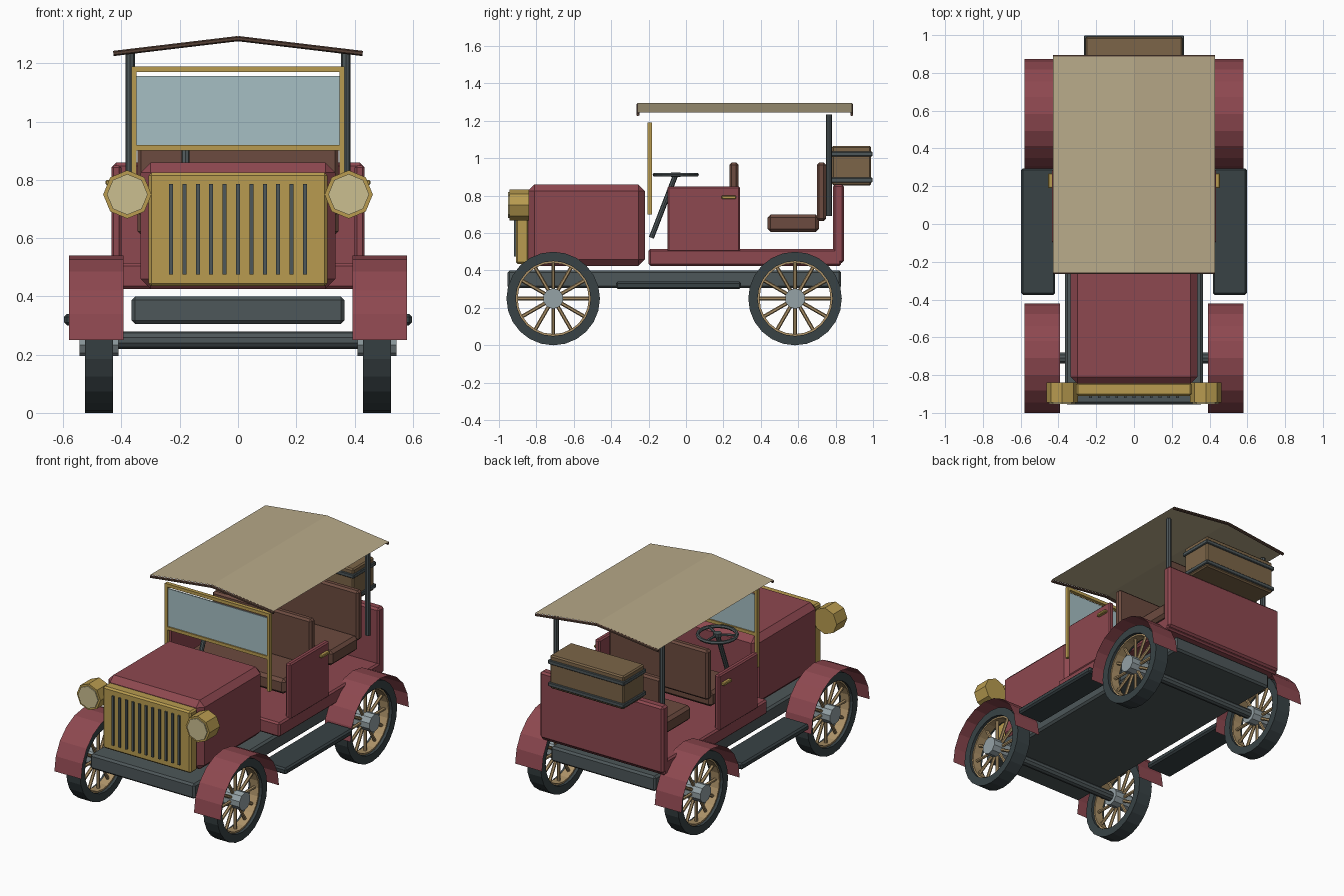
import bpy, bmesh
from math import pi, sin, cos
from mathutils import Vector, Matrix

if "Cube" in bpy.data.objects:
    bpy.data.objects.remove(bpy.data.objects["Cube"])


def material(name, rgb):
    m = bpy.data.materials.new(name)
    m.diffuse_color = (*rgb, 1)
    m.use_nodes = True
    m.node_tree.nodes["Principled BSDF"].inputs["Base Color"].default_value = m.diffuse_color
    return m


RED = material("red paint", (0.27, 0.065, 0.08))
BRASS = material("brass", (0.48, 0.33, 0.08))
DARK = material("dark iron", (0.075, 0.095, 0.1))
RUBBER = material("rubber", (0.04, 0.055, 0.06))
WOOD = material("spoke wood", (0.42, 0.29, 0.14))
LEATHER = material("leather", (0.15, 0.07, 0.05))
CANVAS = material("canvas", (0.48, 0.4, 0.25))
BOW = material("bow wood", (0.09, 0.05, 0.035))
CASE = material("trunk hide", (0.2, 0.13, 0.065))
GLASS = material("glass", (0.38, 0.52, 0.55))
LENS = material("lens", (0.6, 0.52, 0.28))
STEEL = material("steel", (0.3, 0.36, 0.38))


def finish(name, bm, mat):
    bmesh.ops.recalc_face_normals(bm, faces=bm.faces)
    me = bpy.data.meshes.new(name)
    bm.to_mesh(me)
    bm.free()
    me.materials.append(mat)
    ob = bpy.data.objects.new(name, me)
    bpy.context.collection.objects.link(ob)
    return ob


def box(name, x, y, z, mat, bevel=0.0):
    bm = bmesh.new()
    lo, hi = Vector((x[0], y[0], z[0])), Vector((x[1], y[1], z[1]))
    size = Vector(abs(v) for v in hi - lo)
    bmesh.ops.create_cube(bm, size=1, matrix=Matrix.Translation((lo + hi) / 2) @ Matrix.Diagonal((*size, 1)))
    ob = finish(name, bm, mat)
    if bevel:
        mod = ob.modifiers.new("bevel", 'BEVEL')
        mod.width = bevel
        mod.segments = 1
    return ob


def add_rod(bm, a, b, r, n):
    a, b = Vector(a), Vector(b)
    d = b - a
    m = Matrix.Translation((a + b) / 2) @ d.to_track_quat('Z', 'Y').to_matrix().to_4x4()
    bmesh.ops.create_cone(bm, cap_ends=True, segments=n, radius1=r, radius2=r, depth=d.length, matrix=m)


def rods(name, pairs, r, n, mat):
    bm = bmesh.new()
    for a, b in pairs:
        add_rod(bm, a, b, r, n)
    return finish(name, bm, mat)


def ring(name, c, r_in, r_out, width, n, mat):
    # rectangular section revolved about the x axis
    bm = bmesh.new()
    sec = [(r_in, -width / 2), (r_out, -width / 2), (r_out, width / 2), (r_in, width / 2)]
    loops = [[bm.verts.new((c[0] + w, c[1] + r * cos(2 * pi * i / n), c[2] + r * sin(2 * pi * i / n)))
              for r, w in sec] for i in range(n)]
    for i in range(n):
        p, q = loops[i], loops[(i + 1) % n]
        for j in range(4):
            k = (j + 1) % 4
            bm.faces.new((p[j], p[k], q[k], q[j]))
    return finish(name, bm, mat)


def sheet(name, profile, direction, mat):
    # open strip extruded from a profile
    bm = bmesh.new()
    d = Vector(direction)
    rows = [(bm.verts.new(p), bm.verts.new(Vector(p) + d)) for p in profile]
    for (a, b), (e, f) in zip(rows, rows[1:]):
        bm.faces.new((a, b, f, e))
    return finish(name, bm, mat)


# Chassis and floor
box("chassis", (-0.365, 0.365), (-0.955, 0.83), (0.305, 0.40), DARK, 0.012)
box("floor_body", (-0.43, 0.43), (-0.2, 0.83), (0.425, 0.515), RED, 0.01)
box("rear_panel", (-0.43, 0.43), (0.785, 0.845), (0.44, 0.86), RED, 0.012)

# Hood and grille
box("hood", (-0.335, 0.335), (-0.845, -0.22), (0.425, 0.86), RED, 0.035)
box("grille_shell", (-0.307, 0.307), (-0.91, -0.84), (0.435, 0.825), BRASS, 0.01)
for i in range(11):
    x = (i - 5) * 0.046
    box("grille_slat", (x - 0.007, x + 0.007), (-0.92, -0.9), (0.475, 0.785), DARK)

# Axles, wheels and fenders
for end, y in (("front", -0.71), ("rear", 0.583)):
    rods(end + "_axle", [((-0.5, y, 0.25), (0.5, y, 0.25))], 0.03, 10, DARK)
    for s in (-1, 1):
        c = (s * 0.478, y, 0.25)
        ring(end + "_tire", c, 0.2, 0.25, 0.096, 24, RUBBER)
        ring(end + "_rim", c, 0.19, 0.202, 0.06, 24, WOOD)
        spokes = [((c[0], y + 0.04 * cos(a), 0.25 + 0.04 * sin(a)), (c[0], y + 0.196 * cos(a), 0.25 + 0.196 * sin(a)))
                  for a in (pi * k / 6 for k in range(12))]
        rods(end + "_spokes", spokes, 0.01, 6, WOOD)
        rods(end + "_hub", [((s * 0.41, y, 0.25), (s * 0.545, y, 0.25))], 0.055, 10, STEEL)
        arc = [(s * 0.393, y + 0.29 * cos(pi * k / 10), 0.25 + 0.29 * sin(pi * k / 10)) for k in range(11)]
        sheet(end + "_fender", arc, (s * 0.187, 0, 0), RED)

# Paired side parts
for s in (-1, 1):
    box("running_board", (s * 0.417, s * 0.597), (-0.375, 0.295), (0.3, 0.34), RUBBER, 0.01)
    box("door", (s * 0.4, s * 0.435), (-0.1, 0.29), (0.5, 0.85), RED, 0.008)
    box("door_handle", (s * 0.43, s * 0.455), (0.19, 0.268), (0.782, 0.8), BRASS, 0.004)
    rods("headlamp", [((s * 0.38, -0.84, 0.75), (s * 0.38, -0.945, 0.75))], 0.083, 8, BRASS)
    rods("headlamp_lens", [((s * 0.38, -0.93, 0.75), (s * 0.38, -0.952, 0.75))], 0.07, 8, LENS)
    box("windshield_post", (s * 0.348, s * 0.366), (-0.207, -0.183), (0.7, 1.19), BRASS)
    rods("roof_post", [((s * 0.37, 0.765, 0.69), (s * 0.37, 0.765, 1.235))], 0.016, 8, DARK)

# Windshield
for z in (0.9, 1.17):
    box("windshield_bar", (-0.366, 0.366), (-0.207, -0.183), (z, z + 0.02), BRASS)
box("windshield_glass", (-0.348, 0.348), (-0.199, -0.191), (0.918, 1.157), GLASS)

# Front and rear seats
for end, y in (("front", 0.232), ("rear", 0.7)):
    box(end + "_seat_cushion", (-0.345, 0.345), (y - 0.265, y + 0.01), (0.605, 0.7), LEATHER, 0.018)
    box(end + "_seat_back", (-0.345, 0.345), (y, y + 0.048), (0.665, 0.977), LEATHER, 0.012)

# Steering column and wheel
hub = Vector((-0.18, -0.055, 0.912))
rods("steering_column", [((-0.18, -0.185, 0.575), hub)], 0.014, 8, DARK)
bpy.ops.mesh.primitive_torus_add(location=hub, major_radius=0.113, minor_radius=0.011,
                                 major_segments=20, minor_segments=6)
wheel = bpy.context.object
wheel.name = "steering_wheel"
wheel.data.materials.append(DARK)
rods("steering_spokes", [(hub, hub + 0.113 * Vector((cos(a), sin(a), 0)))
                         for a in (pi / 2, pi * 7 / 6, pi * 11 / 6)], 0.008, 6, DARK)
rods("steering_hub", [(hub - Vector((0, 0, 0.012)), hub + Vector((0, 0, 0.012)))], 0.025, 8, DARK)

# Canvas roof with a bow at each end
sheet("roof_canvas", [(-0.43, -0.258, 1.245), (0, -0.258, 1.296), (0.43, -0.258, 1.245)], (0, 1.146, 0), CANVAS)
for y in (-0.257, 0.886):
    rods("roof_bow", [((s * 0.428, y, 1.234), (0, y, 1.285)) for s in (-1, 1)], 0.009, 6, BOW)

# Luggage trunk with straps
box("trunk", (-0.257, 0.257), (0.78, 0.99), (0.855, 1.065), CASE, 0.008)
for z in (0.87, 1.01):
    box("trunk_strap", (-0.265, 0.265), (0.772, 0.998), (z, z + 0.026), DARK, 0.004)
